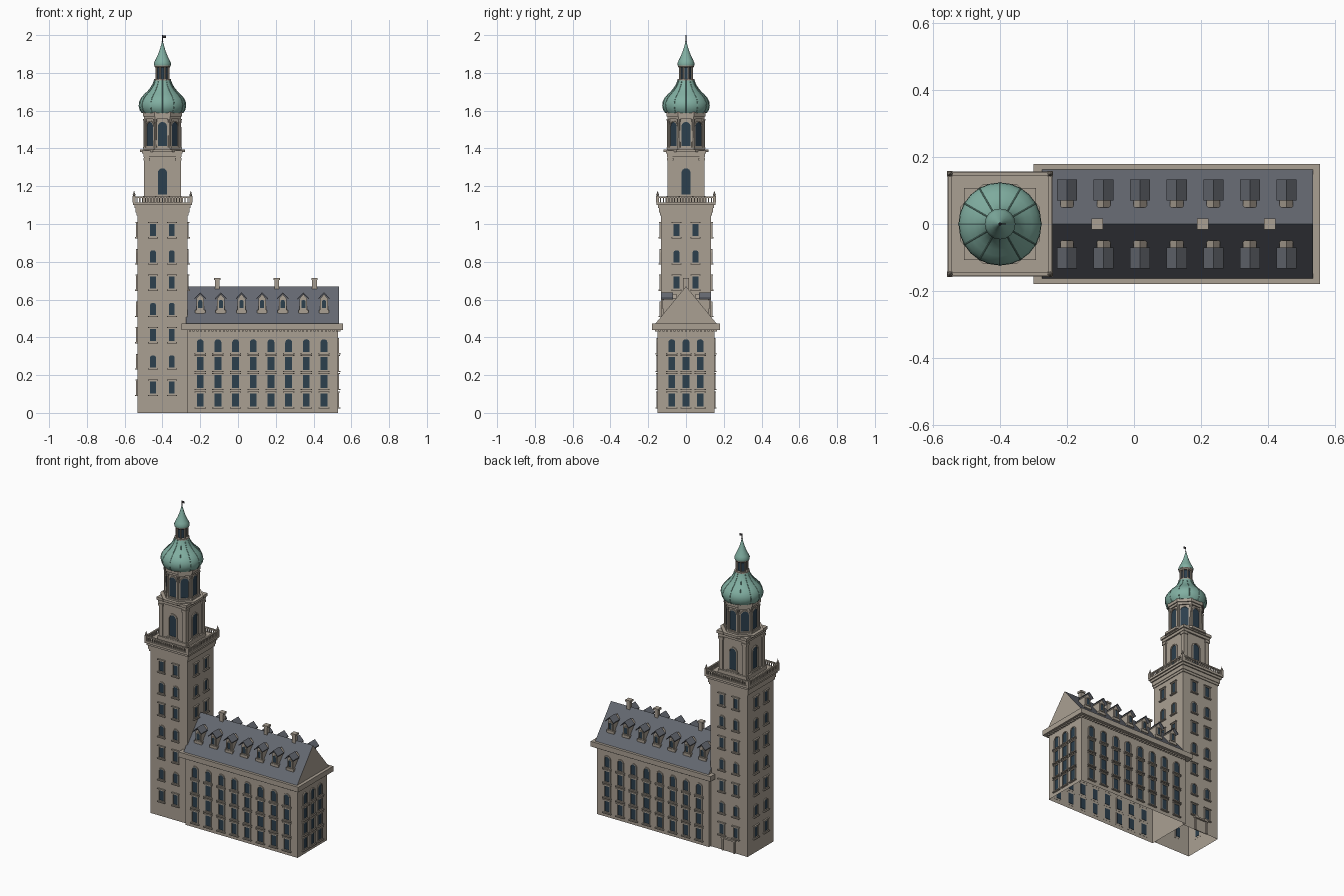
import bpy, bmesh, math
from math import pi, cos, sin
from mathutils import Matrix, Vector

if "Cube" in bpy.data.objects:
    bpy.data.objects.remove(bpy.data.objects["Cube"], do_unlink=True)


def material(name, rgb):
    m = bpy.data.materials.new(name)
    m.use_nodes = True
    m.diffuse_color = (*rgb, 1)
    m.node_tree.nodes["Principled BSDF"].inputs["Base Color"].default_value = (*rgb, 1)
    return m


STONE = material("pale stone", (0.40, 0.35, 0.29))
SLATE = material("blue grey slate", (0.13, 0.14, 0.165))
GLASS = material("dark glass", (0.025, 0.05, 0.075))
COPPER = material("green copper", (0.22, 0.43, 0.36))
IRON = material("dark iron", (0.04, 0.035, 0.04))


def finish(name, bm, *mats, smooth=False):
    bmesh.ops.recalc_face_normals(bm, faces=bm.faces)
    mesh = bpy.data.meshes.new(name)
    bm.to_mesh(mesh)
    bm.free()
    for m in mats:
        mesh.materials.append(m)
    ob = bpy.data.objects.new(name, mesh)
    bpy.context.collection.objects.link(ob)
    if smooth:
        bpy.ops.object.select_all(action="DESELECT")
        ob.select_set(True)
        bpy.context.view_layer.objects.active = ob
        bpy.ops.object.shade_smooth_by_angle(angle=0.7)
    return ob


def wall(x, y, angle):
    """Frame of a wall: u along it, v up, n outward; angle 0 faces the front."""
    c, s = cos(angle), sin(angle)
    return Matrix(((c, 0, s, x), (s, 0, -c, y), (0, 1, 0, 0), (0, 0, 0, 1)))


def prism(bm, pts, n0, n1, M):
    a = [bm.verts.new(M @ Vector((u, v, n0))) for u, v in pts]
    b = [bm.verts.new(M @ Vector((u, v, n1))) for u, v in pts]
    bm.faces.new(a)
    bm.faces.new(b)
    for i in range(len(pts)):
        j = (i + 1) % len(pts)
        bm.faces.new((a[i], a[j], b[j], b[i]))


def slab(bm, u0, u1, v0, v1, n0, n1, M):
    prism(bm, [(u0, v0), (u1, v0), (u1, v1), (u0, v1)], n0, n1, M)


def box(bm, cx, cy, hx, hy, z0, z1, open_bottom=False):
    slab(bm, -hx, hx, z0, z1, -hy, hy, wall(cx, cy, 0))
    if open_bottom:
        low = [f for f in bm.faces if all(v.co.z < z0 + 1e-5 for v in f.verts)]
        bmesh.ops.delete(bm, geom=low, context="FACES_ONLY")


def lathe(bm, cx, cy, profile, segs, turn=0.0):
    rings = [[bm.verts.new((cx + r * cos(turn + 2 * pi * i / segs),
                            cy + r * sin(turn + 2 * pi * i / segs), z))
              for i in range(segs)] for r, z in profile]
    for lo, hi in zip(rings, rings[1:]):
        for i in range(segs):
            j = (i + 1) % segs
            bm.faces.new((lo[i], lo[j], hi[j], hi[i]))
    bm.faces.new(rings[0])
    bm.faces.new(rings[-1])


def outline(u, v, w, h, arch):
    """Window outline, with a rounded head of the given rise."""
    if not arch:
        return [(u - w, v), (u + w, v), (u + w, v + h), (u - w, v + h)]
    head = [(u + w * cos(pi * k / 8), v + h - arch + arch * sin(pi * k / 8)) for k in range(9)]
    return [(u - w, v), (u + w, v)] + head


def window(frames, panes, M, u, v, w, h, arch=0, t=0.006, sill=True):
    inner = outline(u, v, w, h, arch)
    outer = outline(u, v - t, w + t, h + 2 * t, arch + t if arch else 0)
    prism(panes, inner, -0.003, 0.0015, M)
    for i in range(len(inner)):
        j = (i + 1) % len(inner)
        prism(frames, [inner[i], inner[j], outer[j], outer[i]], -0.001, 0.006, M)
    if sill:
        slab(frames, u - w - 2 * t, u + w + 2 * t, v - 2 * t, v - t, -0.001, 0.012, M)
        if not arch:
            slab(frames, u - w - 2 * t, u + w + 2 * t, v + h + t, v + h + 1.8 * t, -0.001, 0.01, M)


TX = -0.4            # tower axis
TH = 0.133           # tower half width
BX, BHX, BHY = 0.13, 0.4, 0.15   # main wing centre and half sizes
frames, panes = bmesh.new(), bmesh.new()

# Tower shaft and its flaring cornice
bm = bmesh.new()
box(bm, TX, 0, TH, TH, 0, 1.06, open_bottom=True)
finish("tower_shaft", bm, STONE)
bm = bmesh.new()
for h, z0, z1 in ((0.138, 1.045, 1.06), (0.142, 1.06, 1.085), (0.149, 1.085, 1.1), (0.157, 1.1, 1.115)):
    box(bm, TX, 0, h, h, z0, z1)
finish("tower_cornice", bm, STONE)

# Tower windows on all four sides, square and arched in turn
for side in range(4):
    a = side * pi / 2
    M = wall(TX + TH * sin(a), -TH * cos(a), a)
    for row in range(7):
        z = 0.102 + row * 0.139
        if side == 1 and z < 0.6:
            continue
        for u in (-0.05, 0.05):
            window(frames, panes, M, u, z, 0.015, 0.064, 0.011 if row % 2 else 0)

# Back door
bm = bmesh.new()
M = wall(TX, TH, pi)
slab(bm, -0.037, 0.037, 0, 0.078, -0.002, 0.003, M)
for s in (-1, 1):
    slab(bm, s * 0.037, s * 0.047, 0, 0.078, -0.002, 0.01, M)
slab(bm, -0.052, 0.052, 0.078, 0.088, -0.002, 0.014, M)
finish("back_door", bm, STONE)

# Balustrade with corner finials
bm, urns = bmesh.new(), bmesh.new()
for side in range(4):
    a = side * pi / 2
    M = wall(TX + 0.15 * sin(a), -0.15 * cos(a), a)
    slab(bm, -0.153, 0.153, 1.137, 1.145, -0.005, 0.005, M)
    for i in range(19):
        u = -0.135 + i * 0.015
        slab(bm, u - 0.003, u + 0.003, 1.113, 1.138, -0.003, 0.003, M)
for sx in (-1, 1):
    for sy in (-1, 1):
        x, y = TX + sx * 0.15, sy * 0.15
        box(bm, x, y, 0.008, 0.008, 1.113, 1.148)
        lathe(urns, x, y, [(0.004, 1.147), (0.008, 1.154), (0.004, 1.162), (0.001, 1.175)], 8)
finish("balustrade", bm, STONE)
finish("corner_finials", urns, STONE)

# Square belfry stage with corner pilasters
bm = bmesh.new()
box(bm, TX, 0, 0.09, 0.09, 1.11, 1.37)
box(bm, TX, 0, 0.102, 0.102, 1.11, 1.14)
for sx in (-1, 1):
    for sy in (-1, 1):
        box(bm, TX + sx * 0.084, sy * 0.084, 0.013, 0.013, 1.13, 1.36)
        box(bm, TX + sx * 0.084, sy * 0.084, 0.017, 0.017, 1.335, 1.35)
box(bm, TX, 0, 0.1, 0.1, 1.355, 1.372)
box(bm, TX, 0, 0.107, 0.107, 1.372, 1.39)
finish("belfry_square", bm, STONE)
for side in range(4):
    a = side * pi / 2
    M = wall(TX + 0.09 * sin(a), -0.09 * cos(a), a)
    window(frames, panes, M, 0, 1.157, 0.024, 0.138, 0.024, t=0.008)

# Octagonal belfry stage with corner columns
bm = bmesh.new()
K = 1 / cos(pi / 8)
for r, z0, z1 in ((0.12, 1.38, 1.395), (0.1, 1.395, 1.405), (0.089, 1.4, 1.58),
                  (0.097, 1.555, 1.57), (0.104, 1.57, 1.592)):
    lathe(bm, TX, 0, [(r * K, z0), (r * K, z1)], 8, pi / 8)
for i in range(8):
    a = pi / 8 + i * pi / 4
    x, y = TX + 0.1 * cos(a), 0.1 * sin(a)
    lathe(bm, x, y, [(0.011, 1.4), (0.008, 1.412), (0.007, 1.535), (0.011, 1.556)], 8)
    b = i * pi / 4
    M = wall(TX + 0.089 * sin(b), -0.089 * cos(b), b)
    window(frames, panes, M, 0, 1.412, 0.024, 0.128, 0.024, sill=False)
finish("belfry_octagon", bm, STONE)

# Onion dome with raised seams
onion = [(0.108, 1.588), (0.119, 1.604), (0.124, 1.625), (0.122, 1.645), (0.113, 1.665),
         (0.096, 1.685), (0.077, 1.703), (0.062, 1.722), (0.051, 1.74), (0.043, 1.762)]
bm = bmesh.new()
lathe(bm, TX, 0, onion, 24)
finish("onion_dome", bm, COPPER, smooth=True)
seams = bpy.data.curves.new("dome_seams", "CURVE")
seams.dimensions = "3D"
seams.bevel_depth = 0.002
seams.bevel_resolution = 0
for i in range(12):
    a = i * pi / 6
    sp = seams.splines.new("POLY")
    sp.points.add(len(onion) - 1)
    for p, (r, z) in zip(sp.points, onion):
        p.co = (TX + r * cos(a), r * sin(a), z, 1)
seams.materials.append(COPPER)
bpy.context.collection.objects.link(bpy.data.objects.new("dome_seams", seams))

# Open lantern
bm = bmesh.new()
lathe(bm, TX, 0, [(0.044, 1.757), (0.044, 1.768)], 16)
lathe(bm, TX, 0, [(0.038, 1.828), (0.043, 1.835), (0.043, 1.842)], 16)
for i in range(8):
    a = pi / 8 + i * pi / 4
    lathe(bm, TX + 0.034 * cos(a), 0.034 * sin(a), [(0.0055, 1.765), (0.0055, 1.832)], 6)
finish("lantern_columns", bm, STONE)
bm = bmesh.new()
lathe(bm, TX, 0, [(0.028, 1.765), (0.028, 1.832)], 8, pi / 8)
finish("lantern_core", bm, GLASS)

# Spire and weather vane
bm = bmesh.new()
lathe(bm, TX, 0, [(0.044, 1.84), (0.046, 1.85), (0.039, 1.866), (0.027, 1.89), (0.016, 1.918),
                  (0.008, 1.945), (0.002, 1.968)], 16)
finish("spire", bm, COPPER, smooth=True)
bm = bmesh.new()
lathe(bm, TX, 0, [(0.002, 1.96), (0.002, 2.0)], 6)
lathe(bm, TX, 0, [(0.001, 1.962), (0.005, 1.967), (0.001, 1.972)], 8)
box(bm, TX + 0.009, 0, 0.009, 0.001, 1.985, 1.998)
finish("weather_vane", bm, IRON)

# Main wing walls, cornice and dentils
bm = bmesh.new()
box(bm, BX, 0, BHX, BHY, 0, 0.45, open_bottom=True)
finish("wing_walls", bm, STONE)
bm = bmesh.new()
box(bm, 0.1275, 0, 0.4275, 0.179, 0.44, 0.473)
for i in range(40):
    for s in (-1, 1):
        box(bm, -0.255 + i * 0.02, s * 0.156, 0.005, 0.007, 0.43, 0.441)
for i in range(15):
    box(bm, 0.536, -0.14 + i * 0.02, 0.007, 0.005, 0.43, 0.441)
finish("wing_cornice", bm, STONE)

# Wing windows: the top row is arched
rows = ((0.035, 0), (0.132, 0), (0.228, 0), (0.322, 0.017))
for z, arch in rows:
    for i in range(8):
        for a in (0, pi):
            window(frames, panes, wall(-0.2 + i * 0.0936, -BHY * cos(a), a), 0, z, 0.018, 0.068, arch)
    for y in (-0.075, 0, 0.075):
        window(frames, panes, wall(BX + BHX, y, pi / 2), 0, z, 0.018, 0.068, arch)

# Gabled roof: slate slopes, stone gable ends
bm = bmesh.new()
prism(bm, [(-0.162, 0.473), (0.162, 0.473), (0, 0.67)], -0.81, 0, wall(0.535, 0, pi / 2))
bm.normal_update()
for f in bm.faces:
    f.material_index = 1 if abs(f.normal.x) > 0.9 else 0
finish("wing_roof", bm, SLATE, STONE)

# Dormers along both slopes
bodies, caps = bmesh.new(), bmesh.new()
for i in range(7):
    for a in (0, pi):
        x = -0.2 + i * 0.1092
        M = wall(x, 0, a)
        prism(bodies, [(-0.02, 0.525), (0.02, 0.525), (0.02, 0.605), (0, 0.629), (-0.02, 0.605)], 0.05, 0.118, M)
        slab(bodies, -0.027, 0.027, 0.53, 0.546, 0.09, 0.122, M)
        prism(caps, [(-0.03, 0.601), (0, 0.631), (0.03, 0.601), (0.03, 0.607), (0, 0.638), (-0.03, 0.607)],
              0.07, 0.133, M)
        window(frames, panes, wall(x, -0.118 * cos(a), a), 0, 0.554, 0.011, 0.044, 0.01, t=0.005, sill=False)
finish("dormer_walls", bodies, STONE)
finish("dormer_roofs", caps, SLATE)

# Chimneys on the ridge
bm = bmesh.new()
for x in (-0.11, 0.205, 0.405):
    box(bm, x, 0, 0.012, 0.012, 0.64, 0.705)
    box(bm, x, 0, 0.017, 0.017, 0.703, 0.715)
finish("chimneys", bm, STONE)

finish("window_frames", frames, STONE)
finish("window_panes", panes, GLASS)
